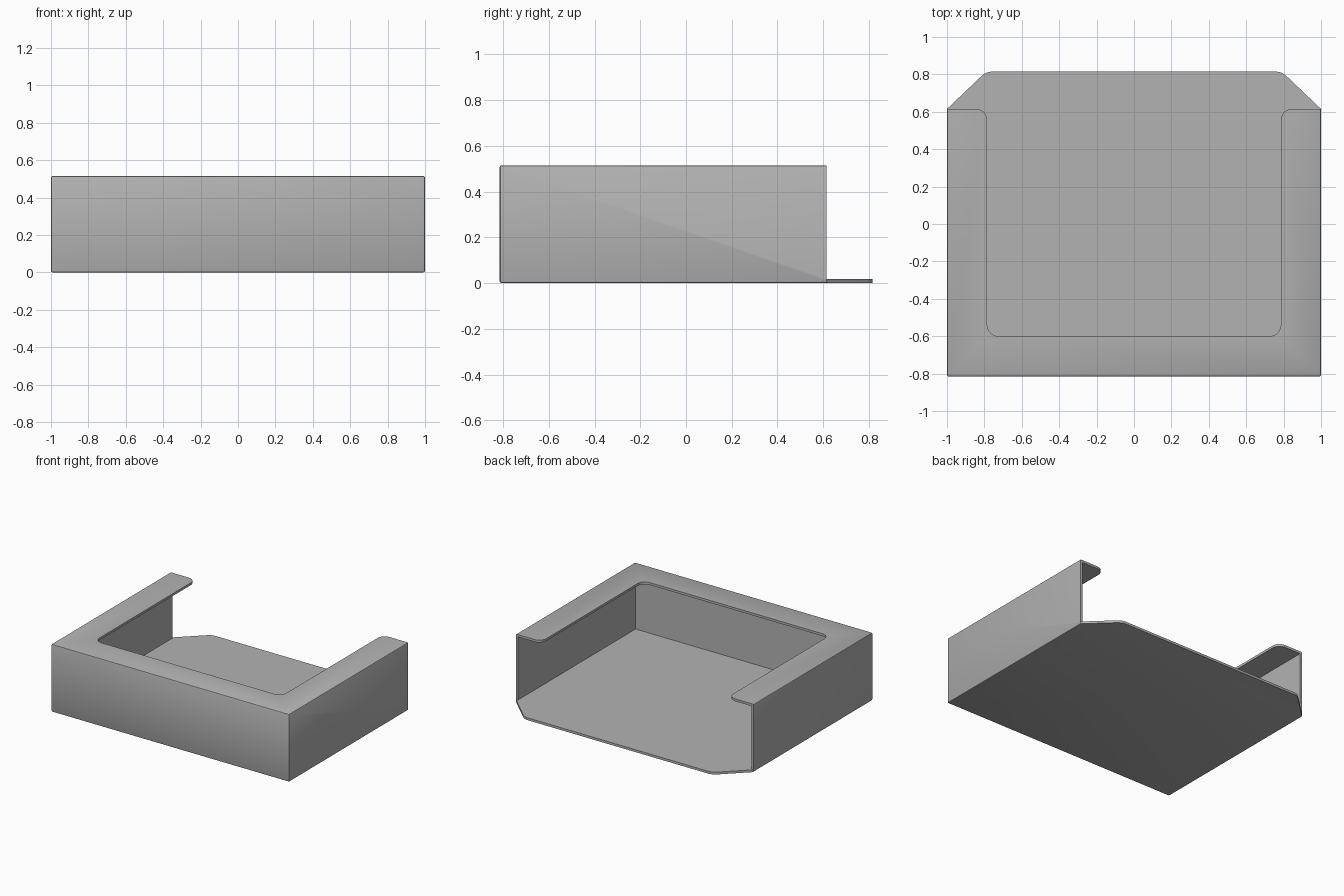
import bpy, bmesh, math

cube = bpy.data.objects.get("Cube")
if cube:
    bpy.data.objects.remove(cube, do_unlink=True)

# Overall dimensions
HALF_W, FRONT, WALL_END, BACK = 1.0, -0.815, 0.615, 0.815
HEIGHT, SHEET = 0.515, 0.018
OPEN_X, OPEN_FRONT, RADIUS = 0.785, -0.6, 0.06

grey = bpy.data.materials.new("sheet grey")
grey.use_nodes = True
colour = (0.45, 0.45, 0.45, 1)
grey.diffuse_color = colour
grey.node_tree.nodes["Principled BSDF"].inputs["Base Color"].default_value = colour


def prism(name, outline, z0, z1):
    """Extrude a counter-clockwise outline from z0 to z1."""
    bm = bmesh.new()
    face = bm.faces.new([bm.verts.new((x, y, z0)) for x, y in outline])
    top = bmesh.ops.extrude_face_region(bm, geom=[face])["geom"]
    bmesh.ops.translate(bm, vec=(0, 0, z1 - z0),
                        verts=[v for v in top if isinstance(v, bmesh.types.BMVert)])
    bmesh.ops.recalc_face_normals(bm, faces=bm.faces[:])
    mesh = bpy.data.meshes.new(name)
    bm.to_mesh(mesh)
    bm.free()
    mesh.materials.append(grey)
    obj = bpy.data.objects.new(name, mesh)
    bpy.context.collection.objects.link(obj)
    return obj


def rectangle(x, y0, y1):
    return [(-x, y0), (x, y0), (x, y1), (-x, y1)]


def arc(cx, cy, start, end, steps=8):
    angles = [math.radians(start + (end - start) * i / steps) for i in range(steps + 1)]
    return [(cx + RADIUS * math.cos(a), cy + RADIUS * math.sin(a)) for a in angles]


def bevel(obj, rule, offset, segments):
    bm = bmesh.new()
    bm.from_mesh(obj.data)
    edges = [e for e in bm.edges if rule(*[v.co for v in e.verts])]
    bmesh.ops.bevel(bm, geom=edges, offset=offset, segments=segments,
                    profile=0.5, affect='EDGES')
    bm.to_mesh(obj.data)
    bm.free()


def vertical(a, b):
    return abs(a.z - b.z) > 0.1


# Solid blank with a chamfered rear tongue
right_side = [(HALF_W, FRONT), (HALF_W, WALL_END), (0.79, BACK)]
tray = prism("folded_tray", right_side + [(-x, y) for x, y in reversed(right_side)], 0, HEIGHT)
# Rounded tongue corners, then the softened fold edges
bevel(tray, lambda a, b: vertical(a, b) and a.y > 0.7, 0.03, 4)
bevel(tray, lambda a, b: max(a.y, b.y) < WALL_END + 0.001
      and not (vertical(a, b) and a.y > 0), 0.009, 2)

# Cutters: inside space, space above the tongue, and rounded top opening
cavity = prism("cavity_cutter", rectangle(HALF_W - SHEET, FRONT + SHEET, 1.2),
               SHEET, HEIGHT - SHEET)
rear = prism("rear_cutter", rectangle(1.3, WALL_END, 1.3), SHEET, 1)
right_edge = (arc(OPEN_X - RADIUS, OPEN_FRONT + RADIUS, -90, 0)
              + arc(OPEN_X + RADIUS, WALL_END - RADIUS, 180, 90)
              + [(OPEN_X + RADIUS, WALL_END + 0.1)])
opening = prism("opening_cutter", right_edge + [(-x, y) for x, y in reversed(right_edge)],
                HEIGHT / 2, 1)

bpy.ops.object.select_all(action='DESELECT')
bpy.context.view_layer.objects.active = tray
tray.select_set(True)
for cutter in (rear, cavity, opening):
    cutter.hide_render = True
    mod = tray.modifiers.new("cut", 'BOOLEAN')
    mod.operation = 'DIFFERENCE'
    mod.solver = 'EXACT'
    mod.object = cutter
    bpy.ops.object.modifier_apply(modifier=mod.name)
    bpy.data.objects.remove(cutter, do_unlink=True)

bpy.ops.object.shade_smooth_by_angle(angle=math.radians(30))
